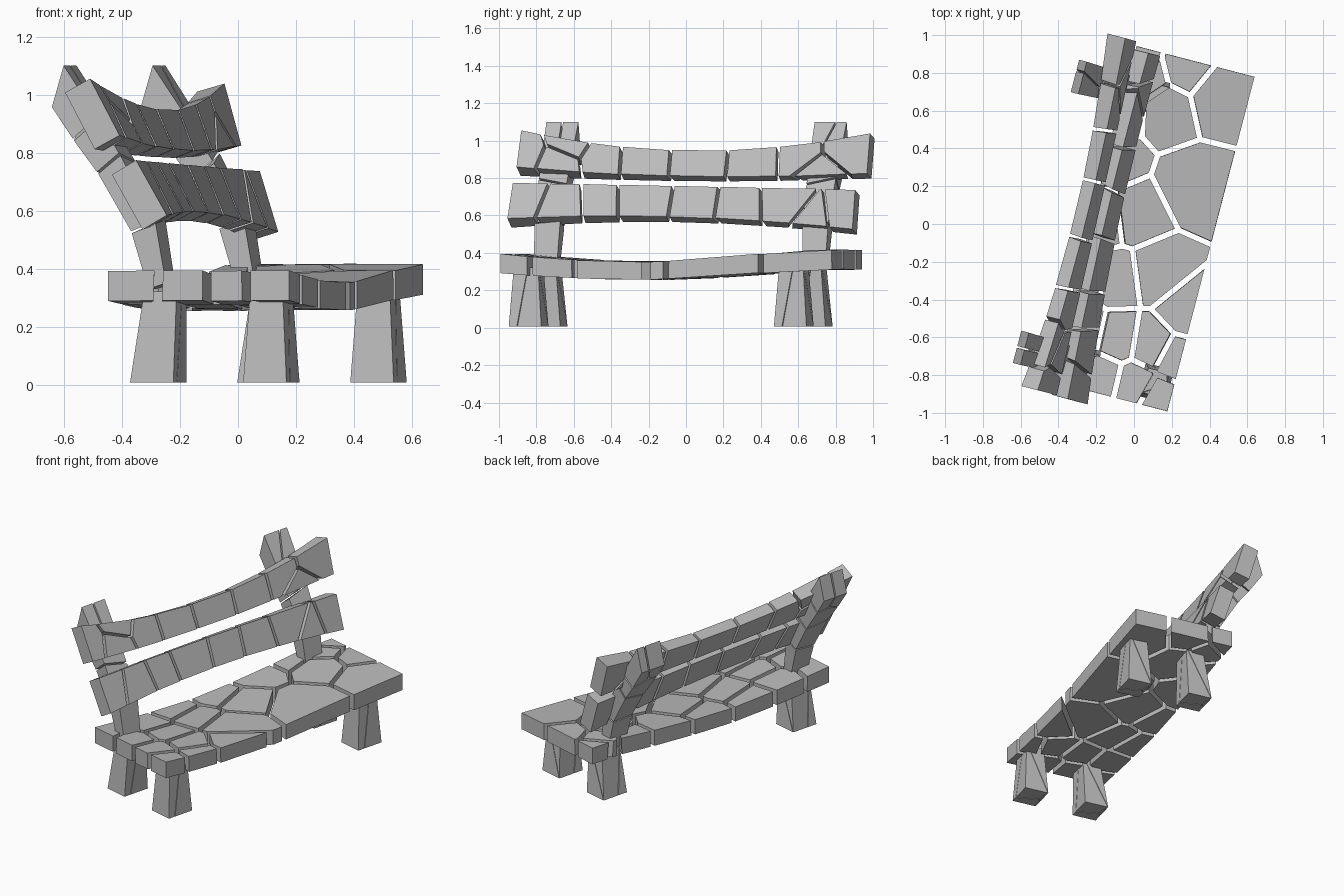
import bpy, bmesh, math, random
from mathutils import Vector, Matrix

random.seed(4)
if "Cube" in bpy.data.objects:
    bpy.data.objects.remove(bpy.data.objects["Cube"])

# One stone colour
stone = bpy.data.materials.new("grey_stone")
stone.use_nodes = True
grey = (0.5, 0.5, 0.5, 1)
stone.diffuse_color = grey
stone.node_tree.nodes["Principled BSDF"].inputs["Base Color"].default_value = grey

# The bench is turned in plan: local x is its front, local y its length
FRAME = Matrix.Translation((0.095, -0.025, 0)) @ Matrix.Rotation(math.radians(-14.6), 4, "Z")


def jitter(amount):
    return random.uniform(-amount, amount)


def shatter(name, size, seeds, gap, shape, wobble=0.0):
    """Split a block into one chunk per seed, then bend every chunk with shape()."""
    mesh = bpy.data.meshes.new(name)
    whole = bmesh.new()
    for a in seeds:
        bm = bmesh.new()
        bmesh.ops.create_cube(bm, size=1)
        bmesh.ops.scale(bm, vec=size, verts=bm.verts)
        for b in seeds:
            if b is a or not bm.verts:
                continue
            normal = (b - a).normalized()
            cut = bmesh.ops.bisect_plane(
                bm, geom=bm.verts[:] + bm.edges[:] + bm.faces[:], dist=1e-5,
                plane_co=(a + b) / 2 - normal * gap / 2, plane_no=normal, clear_outer=True)
            rim = [e for e in cut["geom_cut"] if isinstance(e, bmesh.types.BMEdge)]
            if len(rim) > 2:
                bmesh.ops.contextual_create(bm, geom=rim)
        if not bm.verts:
            bm.free()
            continue
        # Each chunk has settled a little out of line
        middle = sum((v.co for v in bm.verts), Vector()) / len(bm.verts)
        turn = Matrix.Rotation(jitter(wobble), 3, "X") @ Matrix.Rotation(jitter(wobble), 3, "Y")
        for v in bm.verts:
            v.co = FRAME @ shape(middle + turn @ (v.co - middle))
        bmesh.ops.recalc_face_normals(bm, faces=bm.faces)
        bm.to_mesh(mesh)
        bm.free()
        whole.from_mesh(mesh)
    whole.to_mesh(mesh)
    whole.free()
    mesh.materials.append(stone)
    obj = bpy.data.objects.new(name, mesh)
    bpy.context.collection.objects.link(obj)
    return obj


# Seat: a sagging slab cracked into paving-like chunks
def seat_shape(p):
    sag = max(0, 1 - abs((p.y + 0.15) / 0.85) ** 1.6)
    return Vector((p.x, p.y, p.z * (1 - 0.1 * sag) + 0.357 - 0.053 * sag + 0.007 * p.y))


seat_points = [(0.44, 0.68), (0.27, 0.82), (0.17, 0.62), (0.07, 0.77), (0.32, 0.2),
               (0.0, 0.04), (-0.1, -0.28), (0.12, -0.25), (0.29, -0.46), (0.09, -0.65),
               (0.22, -0.72), (0.14, -0.92), (0.0, -0.84), (-0.09, -0.62), (-0.17, -0.8),
               (-0.27, -0.58), (-0.38, -0.8), (-0.25, -0.28), (-0.16, 0.02),
               (-0.13, 0.35), (-0.07, 0.63), (0.01, 0.9)]
to_local = FRAME.inverted()
seat_seeds = [to_local @ Vector((x, y, 0)) for x, y in seat_points]
for s in seat_seeds:
    s.z = jitter(0.008)
shatter("seat", (0.645, 1.83, 0.105), seat_seeds, 0.03, seat_shape, 0.012)


# Back rails: leaning, slightly twisted planks, thinner in the middle
def rail(name, length, shift, front, skew, bow, height, slope, drop, shrink, lean, chunks):
    def shape(p):
        sag = 1 - (p.y / 0.95) ** 2
        angle = math.radians(lean - 7 * p.y)
        h = p.z * (1 - shrink * sag)
        t = p.x * (1 - 0.3 * sag)
        x = t * math.cos(angle) - h * math.sin(angle)
        z = t * math.sin(angle) + h * math.cos(angle)
        return Vector((front - skew * p.y + bow * sag + x, p.y + shift,
                       height - slope * p.y - drop * sag + z))

    seeds = [Vector((jitter(0.015), y - shift, h + jitter(0.015))) for y, h in chunks]
    shatter(name, (0.1, length, 0.22), seeds, 0.018, shape, 0.012)


rail("upper_back_rail", 1.92, -0.02, -0.385, 0.025, 0.032, 0.925, 0.008, 0.06, 0.33, 22,
     [(-0.93, 0), (-0.77, -0.05), (-0.73, 0.08), (-0.52, 0), (-0.32, 0), (0.03, 0),
      (0.3, 0), (0.58, 0.03), (0.68, -0.09), (0.8, 0.03)])
rail("lower_back_rail", 1.88, -0.045, -0.23, 0.04, -0.015, 0.635, 0.02, -0.025, 0.18, 24,
     [(-0.9, 0.02), (-0.72, -0.02), (-0.48, 0), (-0.32, 0), (0.09, 0), (0.2, 0),
      (0.56, 0.03), (0.66, -0.03), (0.82, 0)])


# Posts: slimmer at the seat, bent back above the lower rail, chipped on top
def post(name, back, along):
    def shape(p):
        rise = p.z + 0.36
        x = p.x * min(1.1, 0.55 + 0.95 * rise)
        z = 0.35 + rise * 0.93 + x * (0.3 + max(0, p.z) * 2)
        bend = 0.23 * (z - 0.36) + 0.44 * max(0, z - 0.6)
        return Vector((back + x - bend, along + p.y * (0.85 + 0.45 * rise), z))

    seeds = [Vector((jitter(0.02), jitter(0.02), z)) for z in (-0.27, -0.02, 0.16)]
    seeds += [Vector((0.02, side * 0.05, 0.3 + jitter(0.02))) for side in (-1, 1)]
    shatter(name, (0.125, 0.15, 0.74), seeds, 0.008, shape)


# Legs: splayed towards the floor, split lengthwise
def leg(name, x, y, tilt):
    def shape(p):
        k = 0.87 - 0.8 * p.z
        return Vector((x + p.x * k + tilt * (p.z + 0.16), y + p.y * k, p.z + 0.165))

    seeds = [Vector((-0.04, 0.03, 0.02)), Vector((0.05, 0.05, -0.02)), Vector((0.02, -0.06, 0))]
    shatter(name, (0.155, 0.18, 0.315), seeds, 0.004, shape)


for end, back, along in (("right", -0.17, -0.785), ("left", -0.235, 0.68)):
    post("back_post_" + end, back, along)
    leg("front_leg_" + end, 0.225, along, 0)
    leg("back_leg_" + end, -0.178, along, 0.08)
